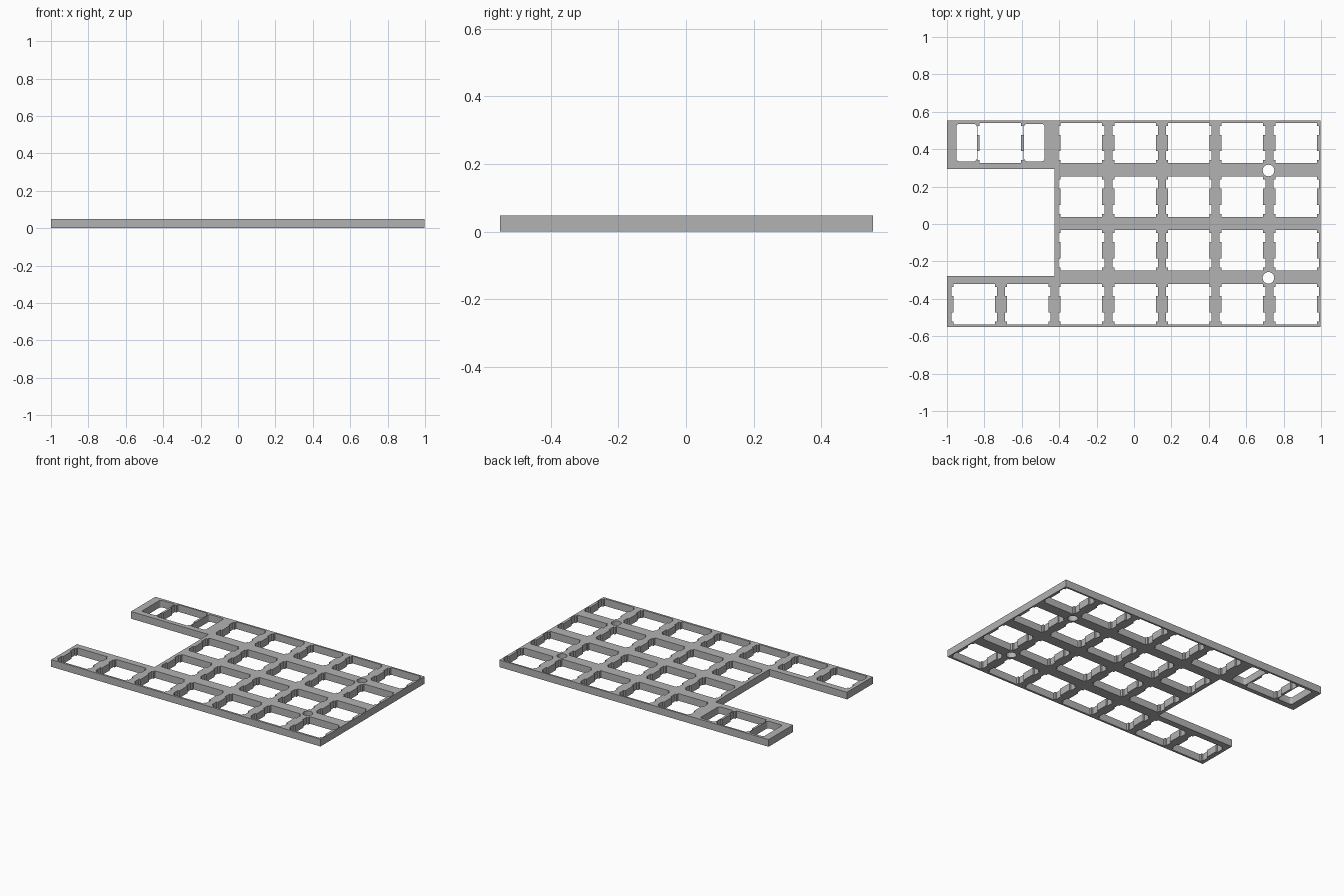
import bpy
from math import cos, sin, pi, radians

cube = bpy.data.objects.get("Cube")
if cube:
    bpy.data.objects.remove(cube, do_unlink=True)

THICK = 0.048
PITCH = 0.287
COLUMNS = [-0.855 + PITCH * i for i in range(7)]
ROWS = [0.433 - PITCH * i for i in range(4)]

grey = bpy.data.materials.new("plate_grey")
grey.use_nodes = True
colour = (0.45, 0.45, 0.45, 1)
grey.diffuse_color = colour
grey.node_tree.nodes["Principled BSDF"].inputs["Base Color"].default_value = colour

# A filled flat curve: nested closed outlines become holes
curve = bpy.data.curves.new("switch_plate", "CURVE")
curve.dimensions = "2D"
curve.fill_mode = "BOTH"
curve.extrude = THICK / 2


def outline(points):
    spline = curve.splines.new("POLY")
    spline.points.add(len(points) - 1)
    for p, (x, y) in zip(spline.points, points):
        p.co = (x, y, 0, 1)
    spline.use_cyclic_u = True


def switch_hole(cx, cy, narrow=0.111, wide=0.122, half=0.108):
    # Square opening with two clip notches on each side
    a, b = 0.044, 0.092
    side = [(narrow, -half), (narrow, -b), (wide, -b), (wide, -a), (narrow, -a),
            (narrow, a), (wide, a), (wide, b), (narrow, b), (narrow, half)]
    outline([(cx + x, cy + y) for x, y in side] + [(cx - x, cy - y) for x, y in side])


def rounded_slot(cx, cy, hx, hy, r=0.015, steps=5):
    pts = []
    for i, (sx, sy) in enumerate([(1, 1), (-1, 1), (-1, -1), (1, -1)]):
        for k in range(steps):
            t = pi / 2 * (i + k / (steps - 1))
            pts.append((cx + sx * (hx - r) + r * cos(t), cy + sy * (hy - r) + r * sin(t)))
    outline(pts)


def round_hole(cx, cy, r, n=32):
    outline([(cx + r * cos(2 * pi * i / n), cy + r * sin(2 * pi * i / n)) for i in range(n)])


# Outer edge with two arms on the left of the view from above
outline([(-1, -0.55), (0.997, -0.55), (0.997, 0.553), (-1, 0.553),
         (-1, 0.295), (-0.425, 0.295), (-0.425, -0.278), (-1, -0.278)])

# Switch openings: the main block, plus two on the front arm
for r, y in enumerate(ROWS):
    for c, x in enumerate(COLUMNS):
        if c >= 2 or r == 3:
            switch_hole(x, y)

# Wide key on the rear arm, with a stabiliser slot on each side
WIDE_X = -0.714
switch_hole(WIDE_X, ROWS[0])
for s in (-1, 1):
    rounded_slot(WIDE_X + s * 0.181, 0.435, 0.0545, 0.1)

# Screw holes
for y in (0.286, -0.288):
    round_hole(0.719, y, 0.031)

# Turn the curve into a clean mesh
plate = bpy.data.objects.new("switch_plate", curve)
plate.location.z = THICK / 2
bpy.context.collection.objects.link(plate)
bpy.ops.object.select_all(action="DESELECT")
plate.select_set(True)
bpy.context.view_layer.objects.active = plate
bpy.ops.object.convert(target="MESH")
plate = bpy.context.object
plate.data.materials.clear()
plate.data.materials.append(grey)
bpy.ops.object.mode_set(mode="EDIT")
bpy.ops.mesh.select_all(action="SELECT")
bpy.ops.mesh.remove_doubles(threshold=0.0001)
bpy.ops.mesh.normals_make_consistent(inside=False)
bpy.ops.object.mode_set(mode="OBJECT")
bpy.ops.object.shade_smooth_by_angle(angle=radians(30))
